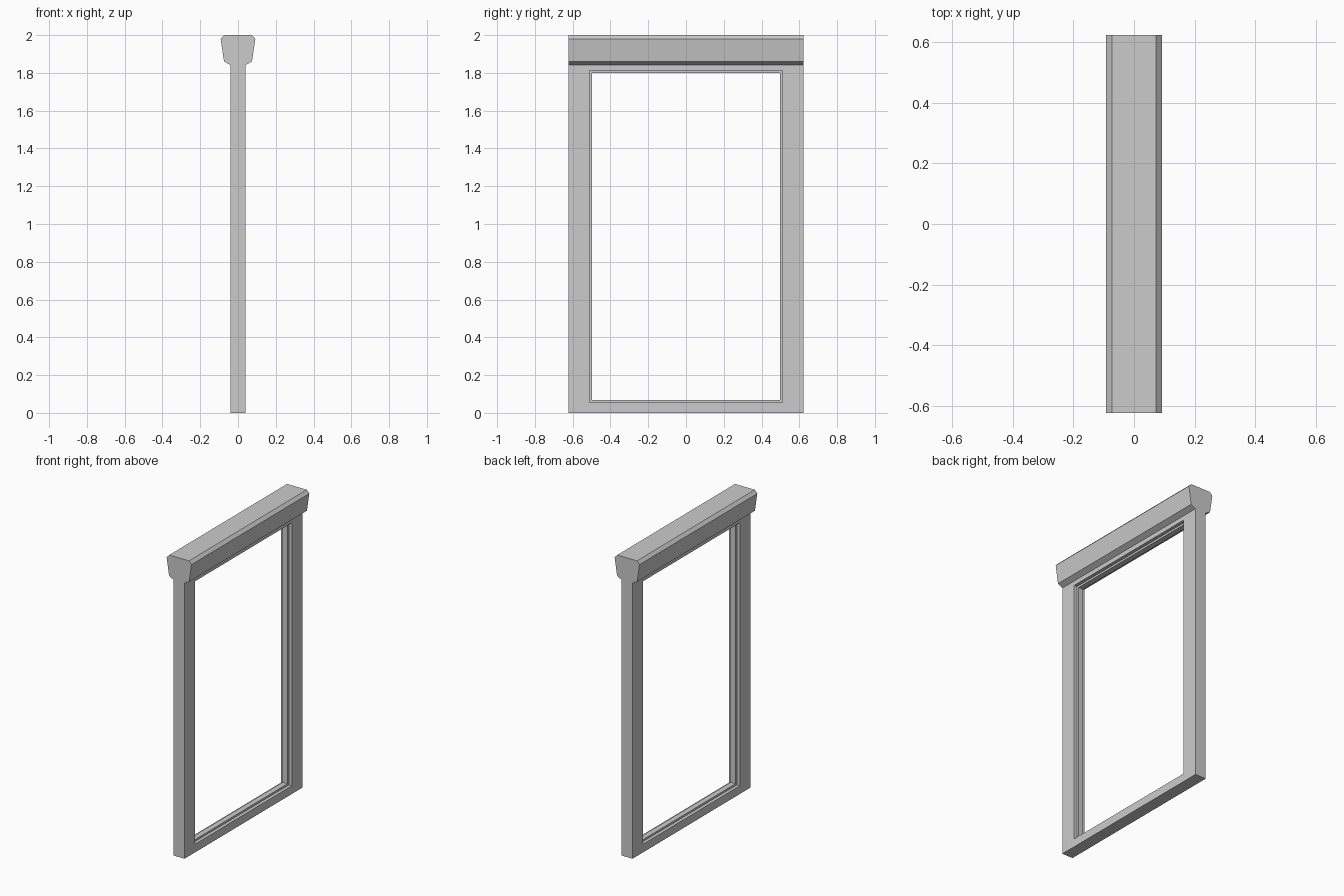
import bpy, bmesh

if "Cube" in bpy.data.objects:
    bpy.data.objects.remove(bpy.data.objects["Cube"])


def make_object(name, bm):
    bmesh.ops.recalc_face_normals(bm, faces=bm.faces[:])
    mesh = bpy.data.meshes.new(name)
    bm.to_mesh(mesh)
    bm.free()
    obj = bpy.data.objects.new(name, mesh)
    bpy.context.collection.objects.link(obj)
    return obj


def bridge(bm, a, b):
    n = len(a)
    for i in range(n):
        j = (i + 1) % n
        bm.faces.new((a[i], a[j], b[j], b[i]))


def rect_ring(bm, x, half_width, bottom, top):
    corners = [(-half_width, bottom), (half_width, bottom),
               (half_width, top), (-half_width, top)]
    return [bm.verts.new((x, y, z)) for y, z in corners]


# Frame: a mitred section with a raised stop around the opening
OUTER = (0.622, 0.0, 1.842)
REVEAL = (0.512, 0.055, 1.812)
STOP = (0.497, 0.068, 1.799)
half_section = [(0.04, OUTER), (0.04, REVEAL), (0.018, REVEAL), (0.018, STOP)]
section = half_section + [(-x, r) for x, r in reversed(half_section)]
bm = bmesh.new()
rings = [rect_ring(bm, x, *r) for x, r in section]
for i, ring in enumerate(rings):
    bridge(bm, ring, rings[(i + 1) % len(rings)])
make_object("window_frame", bm)

# Cornice: tapered, chamfered profile extruded along the head
half_profile = [(0.04, 1.842), (0.074, 1.86), (0.092, 1.98), (0.073, 2.0)]
profile = half_profile + [(-x, z) for x, z in reversed(half_profile)]
bm = bmesh.new()
ends = [[bm.verts.new((x, y, z)) for x, z in profile] for y in (-0.622, 0.622)]
bridge(bm, *ends)
for end in ends:
    bm.faces.new(end)
make_object("head_cornice", bm)
